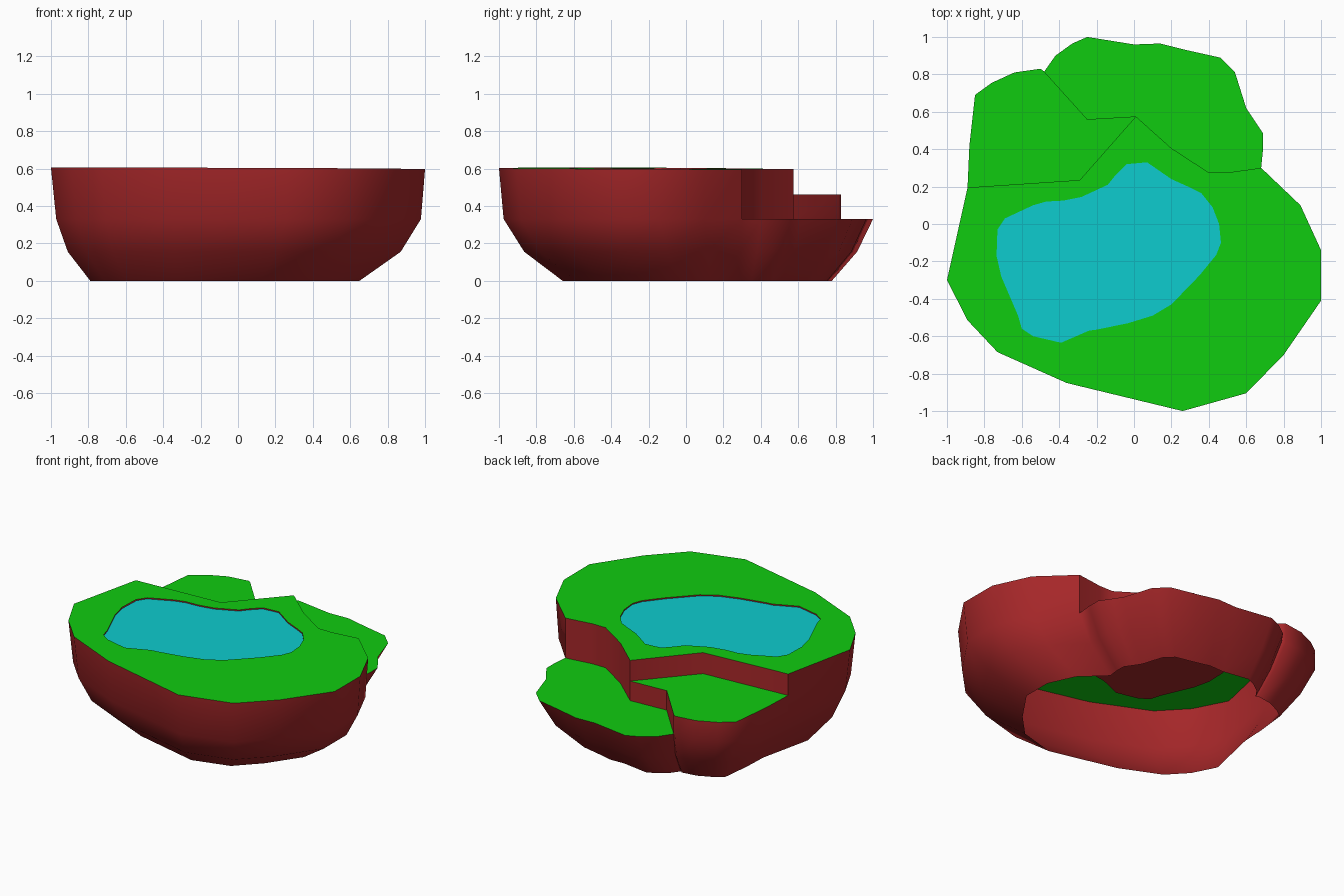
import bpy, bmesh, math
from mathutils import Vector
from mathutils.geometry import tessellate_polygon

if "Cube" in bpy.data.objects:
    bpy.data.objects.remove(bpy.data.objects["Cube"])


def material(name, colour):
    m = bpy.data.materials.new(name)
    m.diffuse_color = (*colour, 1)
    m.use_nodes = True
    m.node_tree.nodes["Principled BSDF"].inputs["Base Color"].default_value = m.diffuse_color
    return m


RED = material("red_earth", (0.38, 0.02, 0.022))
GREEN = material("grass", (0.005, 0.60, 0.005))
BLUE = material("water", (0.004, 0.60, 0.62))

LOW, MID, HIGH = 0.33, 0.46, 0.60

# Plan outlines, all running counter-clockwise around the island
front_rim = [(-.89, .195), (-1, -.3), (-.89, -.515), (-.73, -.685), (-.36, -.85), (.26, -1),
             (.6, -.905), (.8, -.7), (1, -.41), (1, -.14), (.89, .1), (.68, .3)]
back_rim = [(.68, .3), (.69, .4), (.69, .485), (.64, .56), (.6, .62), (.54, .81), (.46, .89),
            (.28, .93), (.14, .965), (0, .96), (-.25, 1), (-.33, .965), (-.42, .9), (-.48, .815)]
left_rim = [(-.48, .815), (-.5, .83), (-.64, .81), (-.76, .755), (-.85, .69), (-.88, .42), (-.89, .195)]
# Steps between the terraces
step_right = [(.68, .3), (.5, .275), (.4, .275), (.2, .405), (.01, .575)]
step_left = [(.01, .575), (-.29, .235), (-.89, .195)]
step_low = [(.01, .575), (-.25, .56), (-.48, .815)]
pond = [(-.735, -.17), (-.71, -.28), (-.62, -.49), (-.6, -.56), (-.54, -.6), (-.39, -.635),
        (-.24, -.57), (-.2, -.565), (-.03, -.53), (.1, -.49), (.2, -.43), (.35, -.275),
        (.44, -.165), (.465, -.1), (.455, 0), (.42, .09), (.36, .165), (.3, .195), (.2, .24),
        (.07, .33), (-.04, .32), (-.1, .26), (-.14, .21), (-.28, .145), (-.38, .125),
        (-.47, .12), (-.54, .1), (-.69, .03), (-.73, -.03)]


def tilt(x, y, z):
    # the top lawn leans very slightly
    return z - .004 * x - .004 * y if z > .5 else z


def place(p, z):
    # hull taper: each level is a scaled and shifted copy of the rim
    x, y = p
    if z == 0:
        s, dx, dy = .72, -.07, .06
    elif z < LOW:
        s, dx, dy = .89, -.02, .025
    elif z == LOW and y < .19:
        s, dx, dy = .975, .003, 0
    else:
        s, dx, dy = 1, 0, 0
    return (x * s + dx, y * s + dy, tilt(x, y, z))


def finish(name, bm, mat, smooth=None):
    bmesh.ops.remove_doubles(bm, verts=bm.verts, dist=1e-4)
    me = bpy.data.meshes.new(name)
    bm.to_mesh(me)
    bm.free()
    me.materials.append(mat)
    if smooth:
        me.shade_smooth()
        me.set_sharp_from_angle(angle=math.radians(smooth))
    ob = bpy.data.objects.new(name, me)
    bpy.context.collection.objects.link(ob)
    return ob


def wall(bm, path, levels):
    for a, b in zip(path, path[1:]):
        for z0, z1 in zip(levels, levels[1:]):
            bm.faces.new([bm.verts.new(place(*q)) for q in ((a, z0), (b, z0), (b, z1), (a, z1))])


def sheet(name, loops, z, mat):
    # flat filled outline, with optional hole loops
    loops = [[Vector((x, y, 0)) for x, y in l] for l in loops]
    flat = [v for l in loops for v in l]
    bm = bmesh.new()
    vs = [bm.verts.new((v.x, v.y, tilt(v.x, v.y, z))) for v in flat]
    for tri in tessellate_polygon(loops):
        f = bm.faces.new([vs[i] for i in tri])
        f.normal_update()
        if f.normal.z < 0:
            f.normal_flip()
    return finish(name, bm, mat)


# Earth hull, open underneath, with the terrace step walls
bm = bmesh.new()
wall(bm, front_rim, [0, .155, LOW, HIGH])
wall(bm, back_rim, [0, .155, LOW])
wall(bm, left_rim, [0, .155, LOW, MID])
wall(bm, step_right, [LOW, HIGH])
wall(bm, step_left, [MID, HIGH])
wall(bm, step_low, [LOW, MID])
finish("earth_hull", bm, RED, 48)

# Grass terraces
sheet("upper_lawn", [front_rim + step_right[1:] + step_left[1:-1], pond], HIGH, GREEN)
sheet("left_terrace", [left_rim + step_left[::-1][1:] + step_low[1:-1]], MID, GREEN)
sheet("back_terrace", [back_rim + step_low[::-1][1:] + step_right[::-1][1:-1]], LOW, GREEN)

# Pond: shallow earth bank and bed, with water just below the grass
bm = bmesh.new()
wall(bm, pond[::-1], [.58, HIGH])
finish("pond_bank", bm, RED)
sheet("pond_bed", [pond], .58, RED)
sheet("pond_water", [pond], .592, BLUE)
